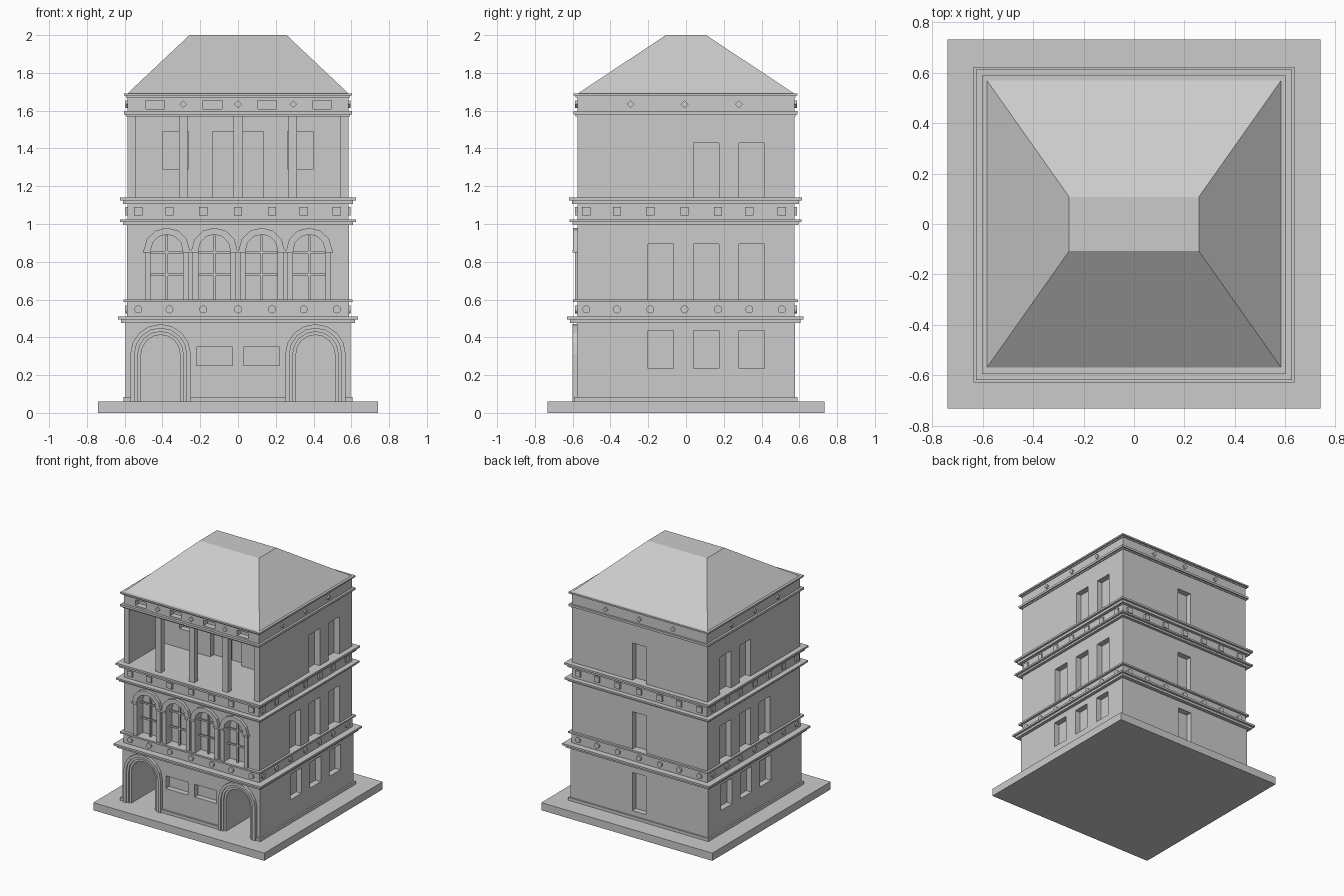
import bpy, bmesh, math
from mathutils import Matrix

if "Cube" in bpy.data.objects:
    bpy.data.objects.remove(bpy.data.objects["Cube"])


def finish(name, bm):
    bmesh.ops.recalc_face_normals(bm, faces=bm.faces)
    me = bpy.data.meshes.new(name)
    bm.to_mesh(me)
    bm.free()
    ob = bpy.data.objects.new(name, me)
    bpy.context.collection.objects.link(ob)
    return ob


def add_prism(bm, pts, y0, y1):
    f = bm.faces.new([bm.verts.new((x, y0, z)) for x, z in pts])
    r = bmesh.ops.extrude_face_region(bm, geom=[f])
    bmesh.ops.translate(bm, vec=(0, y1 - y0, 0),
                        verts=[g for g in r['geom'] if isinstance(g, bmesh.types.BMVert)])


def add_box(bm, x0, x1, y0, y1, z0, z1):
    add_prism(bm, [(x0, z0), (x1, z0), (x1, z1), (x0, z1)], y0, y1)


def boxes(name, items):
    bm = bmesh.new()
    for b in items:
        add_box(bm, *b)
    return finish(name, bm)


def arch(cx, hw, zb, zs, rise, n):
    pts = [(cx - hw, zb)]
    for i in range(n + 1):
        a = math.pi * (1 - i / n)
        pts.append((cx + hw * math.cos(a), zs + rise * math.sin(a)))
    return pts + [(cx + hw, zb)]


def cut(ob, bm):
    # carve openings, then drop the cutter
    c = finish("opening_cutter", bm)
    c.hide_render = True
    m = ob.modifiers.new("openings", 'BOOLEAN')
    m.operation, m.solver, m.object = 'DIFFERENCE', 'EXACT', c
    bpy.context.view_layer.objects.active = ob
    bpy.ops.object.modifier_apply(modifier=m.name)
    bpy.data.objects.remove(c)


def side_windows(bm, hx, ys, z0, z1, d=0.045):
    for y0, y1 in ys:
        for s in (-1, 1):
            a, b = sorted((s * (hx - d), s * (hx + 0.1)))
            add_box(bm, a, b, y0, y1, z0, z1)


WIN = [(-0.2, -0.065), (0.04, 0.175), (0.28, 0.415)]
ARCHES = (-0.41, 0.41)
BAYS = (-0.377, -0.125, 0.125, 0.377)

boxes("base_slab", [(-0.74, 0.74, -0.732, 0.732, 0, 0.06)])

# ground floor with two arched entrances
ground = boxes("ground_floor", [(-0.595, 0.595, -0.578, 0.578, 0.06, 0.49)])
bm = bmesh.new()
side_windows(bm, 0.595, WIN, 0.235, 0.435)
for cx in ARCHES:
    add_prism(bm, arch(cx, 0.103, 0.03, 0.31, 0.105, 8), -0.7, -0.22)
for x0, x1 in ((-0.22, -0.03), (0.03, 0.22)):
    add_box(bm, x0, x1, -0.7, -0.535, 0.25, 0.35)
add_box(bm, -0.06, 0.06, 0.533, 0.7, 0.12, 0.42)
cut(ground, bm)

# plinth
boxes("plinth", [
    (-0.607, -0.595, -0.592, 0.59, 0.06, 0.083), (0.595, 0.607, -0.592, 0.59, 0.06, 0.083),
    (-0.607, 0.607, 0.578, 0.59, 0.06, 0.083), (-0.25, 0.25, -0.592, -0.57, 0.06, 0.083),
    (-0.607, -0.565, -0.592, -0.57, 0.06, 0.083), (0.565, 0.607, -0.592, -0.57, 0.06, 0.083)])

# stepped frames around the entrances
bm = bmesh.new()
for cx in ARCHES:
    for ho, hi, y in ((0.16, 0.138, -0.602), (0.138, 0.12, -0.594), (0.12, 0.103, -0.585)):
        ring = arch(cx, ho, 0.06, 0.31, ho, 8) + arch(cx, hi, 0.06, 0.31, hi, 8)[::-1]
        add_prism(bm, ring, y, -0.57)
finish("entrance_frames", bm)

# middle floor with four arched windows
middle = boxes("middle_floor", [(-0.587, 0.587, -0.574, 0.574, 0.6, 1.01)])
bm = bmesh.new()
side_windows(bm, 0.587, WIN, 0.59, 0.893)
for cx in BAYS:
    add_prism(bm, arch(cx, 0.085, 0.59, 0.86, 0.085, 6), -0.7, -0.515)
add_box(bm, -0.06, 0.06, 0.53, 0.7, 0.59, 0.893)
cut(middle, bm)

# window hoods, jambs, capitals and glazing bars
bm = bmesh.new()
for cx in BAYS:
    add_prism(bm, arch(cx, 0.122, 0.86, 0.86, 0.12, 6)[1:-1]
              + arch(cx, 0.085, 0.86, 0.86, 0.085, 6)[1:-1][::-1], -0.597, -0.56)
finish("window_hoods", bm)
boxes("window_jambs", [(cx + s * 0.1 - 0.015, cx + s * 0.1 + 0.015, -0.588, -0.56, 0.6, 0.85)
                       for cx in BAYS for s in (-1, 1)])
boxes("window_capitals", [(cx + s * 0.105 - 0.022, cx + s * 0.105 + 0.022, -0.6, -0.56, 0.848, 0.862)
                          for cx in BAYS for s in (-1, 1)])
boxes("glazing_bars", [b for cx in BAYS for b in (
    (cx - 0.006, cx + 0.006, -0.55, -0.535, 0.6, 0.94),
    (cx - 0.085, cx + 0.085, -0.548, -0.537, 0.845, 0.857),
    (cx - 0.085, cx + 0.085, -0.548, -0.537, 0.725, 0.737))])

# top floor: rear block behind an open loggia
top = boxes("top_floor", [(-0.586, 0.586, -0.15, 0.574, 1.14, 1.575)])
bm = bmesh.new()
side_windows(bm, 0.586, WIN[1:], 1.13, 1.43)
for s in (-1, 1):
    a, b = sorted((s * 0.02, s * 0.135))
    add_box(bm, a, b, -0.3, -0.105, 1.13, 1.49)
    a, b = sorted((s * 0.262, s * 0.4))
    add_box(bm, a, b, -0.3, -0.105, 1.29, 1.49)
add_box(bm, -0.06, 0.06, 0.53, 0.7, 1.13, 1.43)
cut(top, bm)
boxes("loggia_side_walls", [(-0.586, -0.54, -0.574, -0.15, 1.14, 1.575),
                            (0.54, 0.586, -0.574, -0.15, 1.14, 1.575)])
boxes("loggia_columns", [(x - 0.023, x + 0.023, -0.572, -0.526, 1.14, 1.575)
                         for x in (-0.29, 0, 0.29)])


# cornices: half width, z range
def cornice(name, layers):
    boxes(name, [(-h, h, -h + 0.007, h - 0.013, z0, z1) for h, z0, z1 in layers])


cornice("lower_cornice", [(0.62, 0.477, 0.495), (0.636, 0.495, 0.51), (0.605, 0.588, 0.601)])
cornice("middle_cornice", [(0.609, 0.995, 1.01), (0.625, 1.01, 1.023),
                           (0.61, 1.105, 1.125), (0.626, 1.125, 1.14)])
cornice("upper_cornice", [(0.592, 1.57, 1.58), (0.603, 1.58, 1.597),
                          (0.592, 1.67, 1.68), (0.603, 1.68, 1.692)])

# friezes between the cornices
boxes("lower_frieze", [(-0.587, 0.587, -0.575, 0.575, 0.505, 0.595)])
boxes("middle_frieze", [(-0.586, 0.586, -0.575, 0.575, 1.02, 1.11)])
frieze = boxes("upper_frieze", [(-0.586, 0.586, -0.575, 0.575, 1.59, 1.675)])
bm = bmesh.new()
for x in (-0.437, -0.135, 0.155, 0.445):
    add_box(bm, x - 0.049, x + 0.049, -0.7, -0.53, 1.61, 1.655)
cut(frieze, bm)


# studs on all four sides of each frieze
def studs(name, xs, z, r, sides, spin):
    bm = bmesh.new()
    for side in range(4):
        face = 0.588 if side % 2 == 0 else 0.596
        half = 0.575 if side % 2 == 0 else 0.587
        length = 2 * (face - half) + 0.01
        for x in xs:
            u = x if side % 2 == 0 else (x * 0.985 - 0.008) * (1 if side == 1 else -1)
            m = (Matrix.Rotation(side * math.pi / 2, 4, 'Z')
                 @ Matrix.Translation((u, -face + length / 2, z))
                 @ Matrix.Rotation(math.pi / 2, 4, 'X') @ Matrix.Rotation(spin, 4, 'Z'))
            bmesh.ops.create_cone(bm, cap_ends=True, segments=sides, radius1=r,
                                  radius2=r, depth=length, matrix=m)
    finish(name, bm)


SEVEN = (-0.528, -0.363, -0.184, 0, 0.18, 0.348, 0.523)
studs("round_studs", SEVEN, 0.548, 0.021, 12, 0)
studs("square_studs", SEVEN, 1.067, 0.031, 4, math.pi / 4)
studs("diamond_studs", (-0.29, 0, 0.293), 1.634, 0.02, 4, 0)

# hipped roof with a flat top
bm = bmesh.new()
add_box(bm, -0.586, 0.586, -0.573, 0.573, 1.69, 2.0)
for v in bm.verts:
    if v.co.z > 1.9:
        v.co.x = math.copysign(0.257, v.co.x)
        v.co.y = math.copysign(0.107, v.co.y)
finish("roof", bm)
